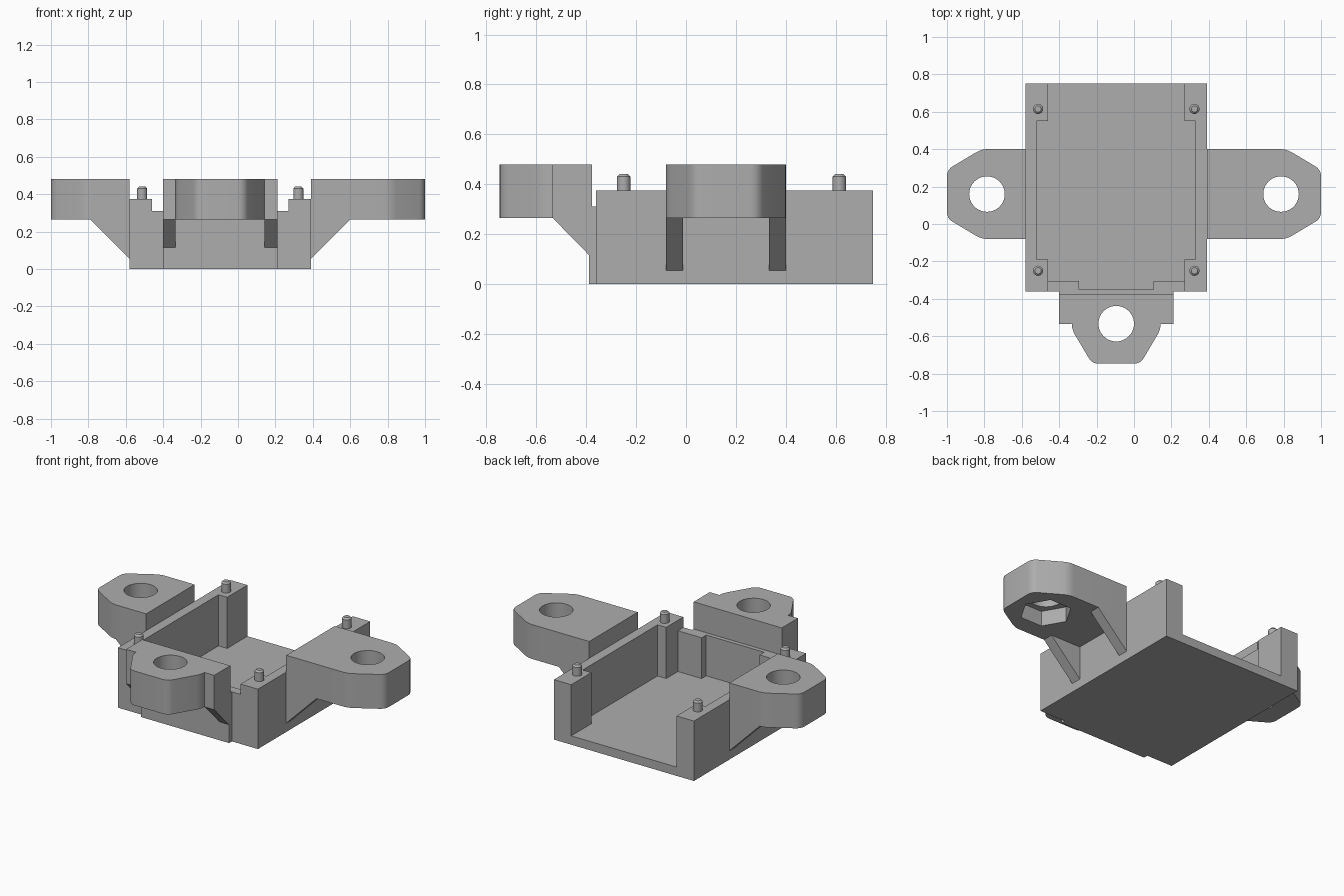
import bpy, bmesh, math
from mathutils import Vector, Matrix

cube = bpy.data.objects.get("Cube")
if cube:
    bpy.data.objects.remove(cube, do_unlink=True)

grey = bpy.data.materials.new("plain grey")
grey.use_nodes = True
colour = (0.42, 0.42, 0.42, 1)
grey.diffuse_color = colour
grey.node_tree.nodes["Principled BSDF"].inputs["Base Color"].default_value = colour

CX = -0.095                     # centre line of the tray
HALF = 0.485                    # half width of the tray
FLOOR, RIM, LOW = 0.055, 0.375, 0.31
TAB_LOW, TAB_TOP = 0.265, 0.48


def prism(name, outline, low, high, matrix=Matrix()):
    """Extrude a plan outline between two levels, then place it."""
    bm = bmesh.new()
    face = bm.faces.new([bm.verts.new((x, y, low)) for x, y in outline])
    new = bmesh.ops.extrude_face_region(bm, geom=[face])["geom"]
    verts = [v for v in new if isinstance(v, bmesh.types.BMVert)]
    bmesh.ops.translate(bm, verts=verts, vec=(0, 0, high - low))
    bm.transform(matrix)
    bmesh.ops.recalc_face_normals(bm, faces=bm.faces)
    mesh = bpy.data.meshes.new(name)
    bm.to_mesh(mesh)
    bm.free()
    mesh.materials.append(grey)
    obj = bpy.data.objects.new(name, mesh)
    bpy.context.collection.objects.link(obj)
    return obj


def box(name, x0, x1, y0, y1, z0, z1):
    return prism(name, [(x0, y0), (x1, y0), (x1, y1), (x0, y1)], z0, z1)


def ring(x, y, radius, count):
    return [(x + radius * math.cos(i * math.tau / count),
             y + radius * math.sin(i * math.tau / count)) for i in range(count)]


def rounded(a, corner, b, size=0.035, steps=5):
    """Points of a rounded corner lying between a and b."""
    a, corner, b = Vector(a), Vector(corner), Vector(b)
    p = corner + (a - corner).normalized() * size
    q = corner + (b - corner).normalized() * size
    return [tuple(p.lerp(corner, t).lerp(corner.lerp(q, t), t))
            for t in (i / steps for i in range(steps + 1))]


def smooth(obj):
    bpy.ops.object.select_all(action='DESELECT')
    obj.select_set(True)
    bpy.context.view_layer.objects.active = obj
    bpy.ops.object.shade_smooth_by_angle(angle=math.radians(30))


def cut(obj, cutter):
    bpy.context.view_layer.objects.active = obj
    mod = obj.modifiers.new("cut", 'BOOLEAN')
    mod.operation, mod.solver, mod.object = 'DIFFERENCE', 'EXACT', cutter
    bpy.ops.object.modifier_apply(modifier=mod.name)
    bpy.data.objects.remove(cutter, do_unlink=True)


def tab(name, base, half, shoulder, corner, nose, hole, root, rib_low, reach, matrix):
    """Lug pointing along +x: bored block, nut pocket and two ribs."""
    a, c, d = (shoulder, corner), (hole + 0.03, corner), (nose, 0.13 * corner / 0.24)
    end = (nose, -d[1])
    side = rounded(a, c, d) + rounded(c, d, end)
    if corner < half:
        side = [(base, half), (shoulder, half), a] + side
    else:
        side = [(base, half)] + side
    outline = side + [(x, -y) for x, y in reversed(side)]
    block = prism(name, outline, TAB_LOW, TAB_TOP, matrix)
    cut(block, prism("bore", ring(hole, 0, 0.095, 40), 0, 1, matrix))
    cut(block, prism("pocket", ring(hole, 0, 0.15, 6), 0, 0.36, matrix))
    smooth(block)
    # Ribs are triangles drawn in the side plane, then turned upright
    upright = Matrix.Rotation(math.pi / 2, 4, 'X')
    triangle = [(root, rib_low), (reach, TAB_LOW), (root, TAB_LOW)]
    for label, y in (("a", half), ("b", -half + 0.067)):
        prism(f"{name}_rib_{label}", triangle, 0, 0.067,
              matrix @ Matrix.Translation((0, y, 0)) @ upright)


# Tray floor and side walls with corner posts
box("tray_floor", CX - HALF, CX + HALF, -0.36, 0.75, 0, FLOOR)
post, wall = HALF - 0.12, HALF - 0.06
section = [(HALF, -0.36), (HALF, 0.75), (post, 0.75), (post, 0.55),
           (wall, 0.55), (wall, -0.19), (post, -0.19), (post, -0.36)]
for name, s in (("left", 1), ("right", -1)):
    prism(f"{name}_wall", [(CX + s * x, y) for x, y in section], FLOOR, RIM)

# Front wall with a shallow inner recess, and its outer plate
half = [(post, -0.36), (post, -0.305), (0.2, -0.305), (0.2, -0.35)]
prism("front_wall", [(CX + x, y) for x, y in half]
      + [(CX - x, y) for x, y in reversed(half)], FLOOR, LOW)
box("front_plate", CX - 0.305, CX + 0.305, -0.388, -0.36, 0, LOW)

# Locating pins with chamfered tips
for x in (CX - 0.418, CX + 0.418):
    for y in (-0.25, 0.615):
        pin = prism("locating_pin", ring(x, y, 0.027, 24), RIM, 0.44)
        bm = bmesh.new()
        bm.from_mesh(pin.data)
        tip = [e for e in bm.edges if all(v.co.z > 0.43 for v in e.verts)]
        bmesh.ops.bevel(bm, geom=tip, offset=0.01, segments=1, affect='EDGES')
        bm.to_mesh(pin.data)
        bm.free()
        smooth(pin)

# Mounting tabs on both sides and the front
for name, angle, base in (("left_tab", 0, CX + HALF), ("right_tab", math.pi, HALF - CX)):
    place = Matrix.Translation((0, 0.16, 0)) @ Matrix.Rotation(angle, 4, 'Z')
    tab(name, base, 0.24, base, 0.24, 1.0, 0.786, base, FLOOR, base + 0.21, place)
place = Matrix.Translation((CX, 0, 0)) @ Matrix.Rotation(-math.pi / 2, 4, 'Z')
tab("front_tab", 0.376, 0.305, 0.535, 0.238, 0.747, 0.533, 0.388, 0.115, 0.535, place)
